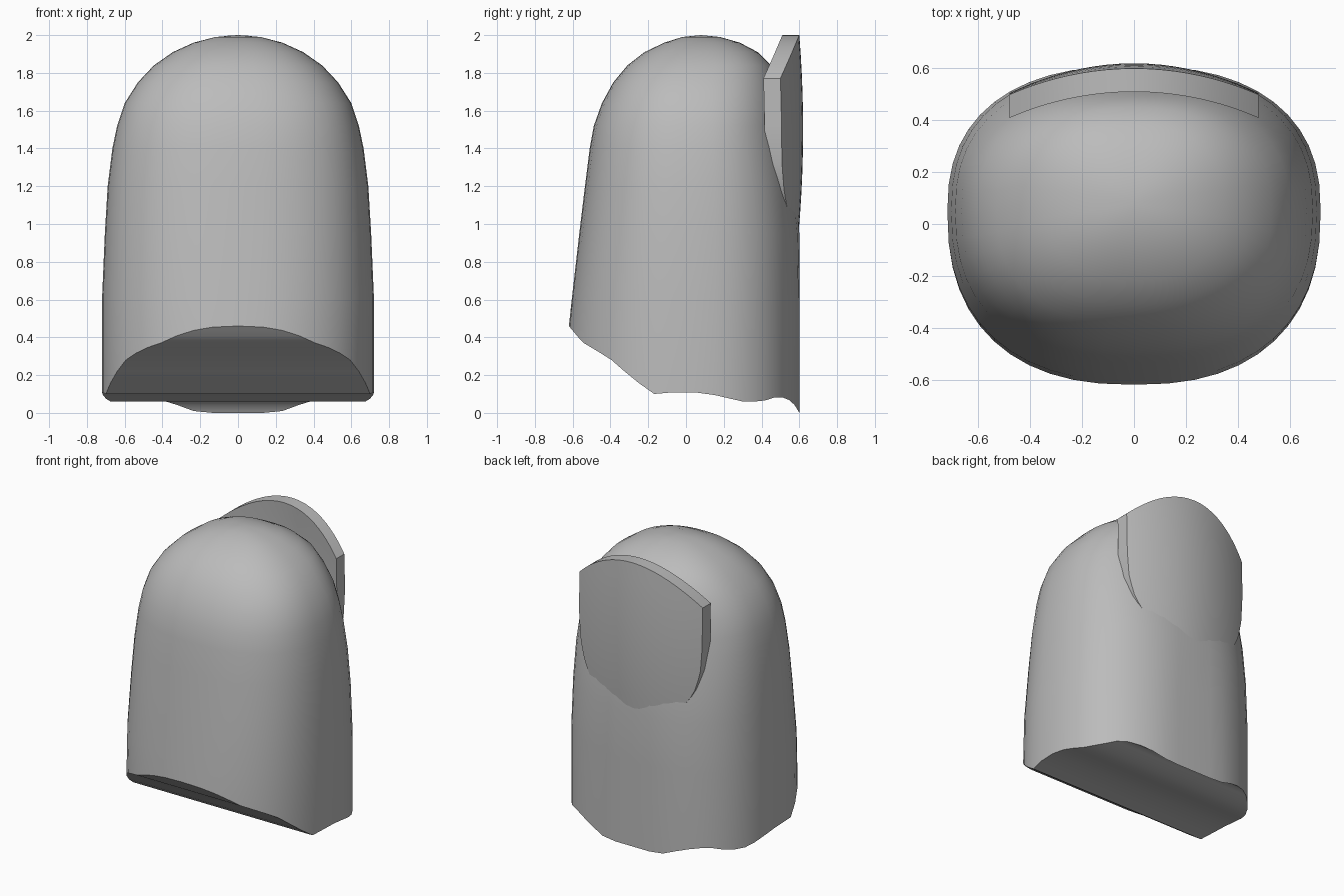
import bpy, bmesh
from math import sin, cos, pi

cube = bpy.data.objects.get("Cube")
if cube:
    bpy.data.objects.remove(cube)

grey = bpy.data.materials.new("plain grey")
grey.use_nodes = True
grey.diffuse_color = (0.5, 0.5, 0.5, 1)
grey.node_tree.nodes["Principled BSDF"].inputs["Base Color"].default_value = (0.5, 0.5, 0.5, 1)


def finish(bm, name, angle):
    bmesh.ops.recalc_face_normals(bm, faces=bm.faces)
    mesh = bpy.data.meshes.new(name)
    bm.to_mesh(mesh)
    bm.free()
    mesh.materials.append(grey)
    ob = bpy.data.objects.new(name, mesh)
    bpy.context.collection.objects.link(ob)
    bpy.ops.object.select_all(action="DESELECT")
    ob.select_set(True)
    bpy.context.view_layer.objects.active = ob
    bpy.ops.object.shade_smooth_by_angle(angle=angle)
    return ob


def interpolate(points, t):
    for (a, va), (b, vb) in zip(points, points[1:]):
        if t <= b:
            return va + (vb - va) * max(0, t - a) / (b - a)
    return points[-1][1]


def power(v, p):
    return abs(v) ** p * (1 if v >= 0 else -1)


# Fingertip: rounded rings of (height, half width, front y, back y)
RINGS = [(0.6, 0.72, -0.605, 0.61), (0.95, 0.705, -0.565, 0.605),
         (1.2, 0.69, -0.535, 0.58), (1.4, 0.665, -0.51, 0.55),
         (1.52, 0.64, -0.488, 0.53), (1.64, 0.6, -0.445, 0.515),
         (1.75, 0.53, -0.385, 0.49), (1.84, 0.445, -0.31, 0.45),
         (1.91, 0.345, -0.22, 0.38), (1.96, 0.235, -0.115, 0.285),
         (1.99, 0.12, -0.02, 0.18)]
# Wavy underside: height against y
UNDERSIDE = [(-0.62, 0.46), (-0.55, 0.375), (-0.4, 0.285), (-0.28, 0.18),
             (-0.17, 0.1), (0, 0.115), (0.15, 0.095), (0.3, 0.06), (0.4, 0.06),
             (0.48, 0.085), (0.53, 0.08), (0.57, 0.05), (0.6, 0)]
SIDES = 48


def ring_points(half, front, back):
    mid = 0.05 if half > 0.5 else 0.08
    for i in range(SIDES):
        a = 2 * pi * i / SIDES
        s, c = power(sin(a), 0.83), power(cos(a), 0.83)
        y = mid - c * (mid - front) if c > 0 else mid - c * (back - mid)
        yield half * s, min(y, 0.6)


bm = bmesh.new()
rings = [[bm.verts.new((x, y, interpolate(UNDERSIDE, y)))
          for x, y in ring_points(0.72, -0.62, 0.61)]]
for z, half, front, back in RINGS:
    rings.append([bm.verts.new((x, y, z)) for x, y in ring_points(half, front, back)])
for low, high in zip(rings, rings[1:]):
    for i in range(SIDES):
        j = (i + 1) % SIDES
        bm.faces.new((low[i], low[j], high[j], high[i]))
apex = bm.verts.new((0, 0.08, 2))
for i in range(SIDES):
    bm.faces.new((rings[-1][i], rings[-1][(i + 1) % SIDES], apex))
# Underside strips join mirrored points
base = rings[0]
for i in range(SIDES // 2):
    strip = [base[i], base[i + 1], base[-i - 1], base[-i]]
    bm.faces.new(list(dict.fromkeys(strip)))
finish(bm, "fingertip", 0.7)

# Nail: curved plate with rounded outline
NAIL_FOOT = [(0, 0.95), (0.12, 0.955), (0.22, 0.975), (0.31, 1.02),
             (0.39, 1.1), (0.44, 1.2), (0.47, 1.33), (0.48, 1.5)]
COLUMNS, ROWS, HALF = 28, 10, 0.48
bm = bmesh.new()
sheets = []
for depth in (0, 0.09):
    sheet = []
    for i in range(COLUMNS + 1):
        x = HALF * sin(pi * (i / COLUMNS - 0.5))
        u = (x / HALF) ** 2
        top, foot = 2 - 0.23 * u, interpolate(NAIL_FOOT, abs(x))
        column = []
        for k in range(ROWS + 1):
            z = foot + (top - foot) * k / ROWS
            y = 0.62 - 0.115 * u - 0.02 * ((z - 1.5) / 0.5) ** 2 - depth
            column.append(bm.verts.new((x, y, z)))
        sheet.append(column)
    for a, b in zip(sheet, sheet[1:]):
        for k in range(ROWS):
            bm.faces.new((a[k], b[k], b[k + 1], a[k + 1]))
    sheets.append(sheet)


# Rim joins the two sheets
def outline(s):
    return ([c[0] for c in s] + s[-1][1:] + [c[-1] for c in s[-2::-1]] + s[0][-2:0:-1])


outer, inner = outline(sheets[0]), outline(sheets[1])
for i in range(len(outer)):
    bm.faces.new((outer[i - 1], outer[i], inner[i], inner[i - 1]))
finish(bm, "nail", 0.6)
